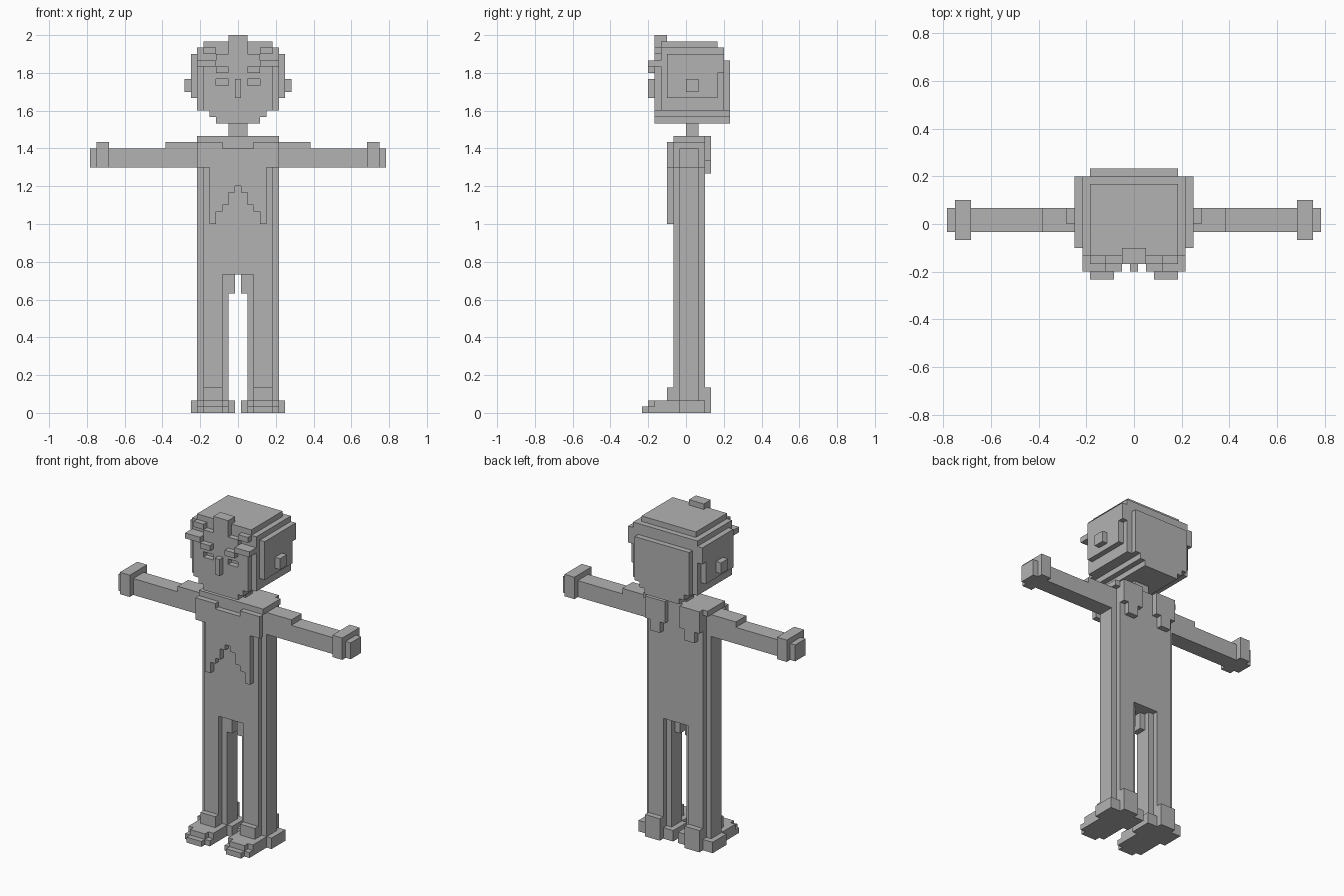
import bpy
import bmesh
import math
from mathutils import Vector

old = bpy.data.objects.get("Cube")
if old:
    bpy.data.objects.remove(old, do_unlink=True)

UNIT = 1 / 30          # edge of one block
GREY = (0.45, 0.45, 0.45, 1)

mat = bpy.data.materials.new("plain grey")
mat.use_nodes = True
mat.diffuse_color = GREY
mat.node_tree.nodes["Principled BSDF"].inputs["Base Color"].default_value = GREY

owner = {}             # block -> part name


def blocks(x, y, z):
    """Blocks in a box, mirrored in x; x counts columns outward from the centre."""
    for i in range(x[0], x[1] + 1):
        for j in range(*y):
            for k in range(*z):
                for s in (-1, 1):
                    yield (s * i, j, k)


def add(part, x, y, z):
    for b in blocks(x, y, z):
        owner.setdefault(b, part)


def cut(x, y, z):
    for b in blocks(x, y, z):
        owner.pop(b, None)


# Head: core, stepped chin, back and side panels, face
add("head", (0, 6), (-4, 6), (48, 58))
add("head", (0, 4), (-5, 6), (47, 48))
add("head", (0, 3), (-5, 6), (46, 47))
add("head", (0, 5), (6, 7), (48, 56))
add("head", (0, 4), (6, 7), (47, 48))
add("head", (0, 3), (6, 7), (46, 47))
add("side_hair", (7, 7), (-3, 5), (50, 57))
add("side_hair", (7, 7), (5, 6), (54, 57))
add("face", (0, 5), (-5, -4), (48, 56))
add("face", (0, 3), (-5, -4), (56, 57))
cut((2, 3), (-5, -4), (52, 53))
add("nose", (0, 0), (-6, -5), (50, 53))
add("ears", (8, 8), (0, 2), (51, 53))
add("brows", (4, 6), (-6, -4), (55, 56))
add("brows", (2, 3), (-6, -5), (54, 55))
add("hair_cap", (0, 5), (-4, 5), (58, 59))
add("fringe", (0, 1), (-5, -3), (57, 60))
add("fringe", (4, 5), (-5, -4), (57, 58))

# Neck and torso with notched corners
add("neck", (0, 1), (0, 2), (44, 46))
add("torso", (0, 5), (-2, 3), (22, 43))
add("torso", (6, 6), (-1, 2), (22, 43))
add("collar", (0, 6), (-2, 3), (43, 44))
add("collar", (2, 5), (3, 4), (43, 44))

# Vest front, open in a stepped peak at the bottom
for column, bottom in enumerate((36, 35, 33, 32, 30)):
    add("vest", (column, column), (-3, -2), (bottom, 43))
add("vest", (5, 6), (-3, -2), (39, 43))
cut((0, 2), (-3, -2), (42, 43))

# Shoulder flaps on the back
add("back_flaps", (2, 5), (3, 4), (40, 43))
add("back_flaps", (3, 4), (3, 4), (38, 40))

# Arms and hands
add("arms", (7, 23), (-1, 2), (39, 42))
add("sleeves", (7, 11), (-1, 2), (42, 43))
add("hands", (21, 22), (-2, 3), (39, 43))

# Legs
add("legs", (3, 5), (-2, 3), (2, 22))
add("legs", (2, 6), (-1, 2), (2, 22))
add("legs", (1, 1), (-1, 1), (19, 22))

# Shoes
add("shoes", (2, 6), (-6, 3), (0, 1))
add("shoes", (2, 6), (-5, 3), (1, 2))
add("shoes", (3, 5), (-6, -5), (1, 2))
add("shoes", (3, 5), (-7, -6), (0, 1))
add("shoes", (3, 5), (-3, 4), (0, 4))
add("shoes", (1, 7), (-1, 3), (0, 2))


def block_face(bm, block, axis, side):
    """One outward square of a block."""
    n = Vector((0, 0, 0))
    n[axis] = side
    u = Vector((0, 0, 0))
    u[(axis + 1) % 3] = 1
    v = n.cross(u)
    centre = Vector(block) + Vector((0, 0.5, 0.5))
    ring = [centre + (n + a * u + b * v) / 2
            for a, b in ((-1, -1), (1, -1), (1, 1), (-1, 1))]
    bm.faces.new([bm.verts.new(p * UNIT) for p in ring])


# One flat-shaded mesh per part, exposed faces only
for part in sorted(set(owner.values())):
    bm = bmesh.new()
    for block, name in owner.items():
        if name != part:
            continue
        for axis in range(3):
            for side in (-1, 1):
                near = list(block)
                near[axis] += side
                if tuple(near) not in owner:
                    block_face(bm, block, axis, side)
    bmesh.ops.remove_doubles(bm, verts=bm.verts, dist=UNIT / 100)
    bmesh.ops.dissolve_limit(bm, angle_limit=math.radians(1),
                             verts=bm.verts, edges=bm.edges)
    mesh = bpy.data.meshes.new(part)
    bm.to_mesh(mesh)
    bm.free()
    mesh.materials.append(mat)
    bpy.context.collection.objects.link(bpy.data.objects.new(part, mesh))
